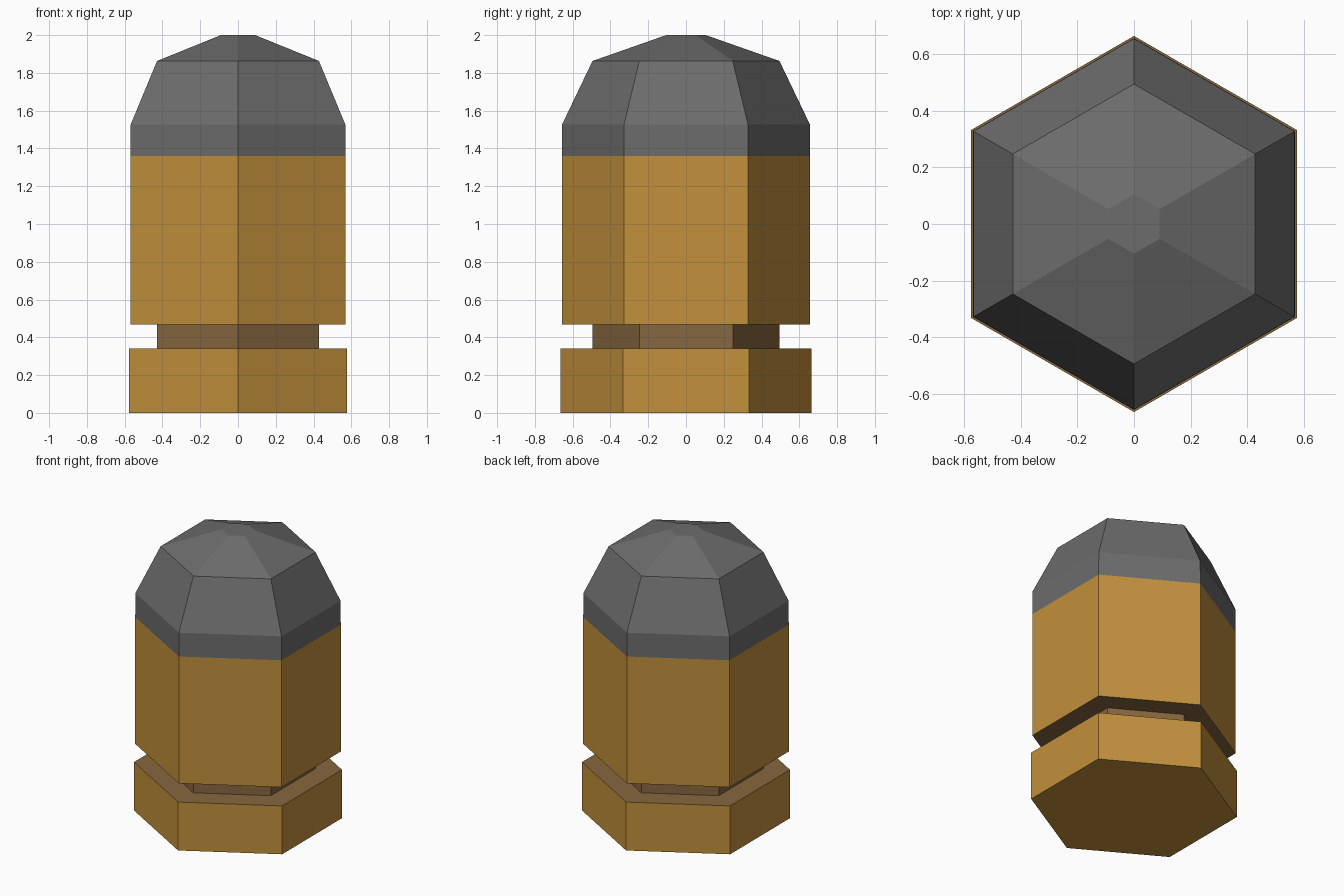
import bpy, bmesh, math

if "Cube" in bpy.data.objects:
    bpy.data.objects.remove(bpy.data.objects["Cube"])

SIDES = 6


def material(name, rgb):
    m = bpy.data.materials.new(name)
    m.diffuse_color = (*rgb, 1)
    m.use_nodes = True
    m.node_tree.nodes["Principled BSDF"].inputs["Base Color"].default_value = m.diffuse_color
    return m


def hex_part(name, profile, mat, cap_bottom=False, cap_top=False):
    """Stack hexagonal rings from (radius, height) pairs, corners pointing along y."""
    bm = bmesh.new()
    rings = []
    for r, z in profile:
        angles = [math.pi / 2 + 2 * math.pi * i / SIDES for i in range(SIDES)]
        rings.append([bm.verts.new((r * math.cos(a), r * math.sin(a), z)) for a in angles])
    for low, high in zip(rings, rings[1:]):
        for i in range(SIDES):
            j = (i + 1) % SIDES
            bm.faces.new((low[i], low[j], high[j], high[i]))
    if cap_bottom:
        bm.faces.new(rings[0][::-1])
    if cap_top:
        bm.faces.new(rings[-1])
    mesh = bpy.data.meshes.new(name)
    bm.to_mesh(mesh)
    bm.free()
    mesh.materials.append(mat)
    ob = bpy.data.objects.new(name, mesh)
    bpy.context.collection.objects.link(ob)
    return ob


brass = material("brass", (0.54, 0.28, 0.045))
dark_brass = material("dark brass", (0.24, 0.135, 0.05))
lead = material("lead grey", (0.15, 0.15, 0.15))

# Base rim
hex_part("base_rim", [(0.665, 0), (0.665, 0.34)], brass, cap_bottom=True)
# Recessed groove, with the ledges above and below it
hex_part("groove", [(0.665, 0.34), (0.495, 0.34), (0.495, 0.468), (0.657, 0.468)], dark_brass)
# Main casing
hex_part("casing", [(0.657, 0.468), (0.657, 1.36)], brass)
# Faceted rounded tip
hex_part("tip", [(0.657, 1.36), (0.656, 1.527), (0.495, 1.863), (0.105, 2.0)], lead, cap_top=True)
